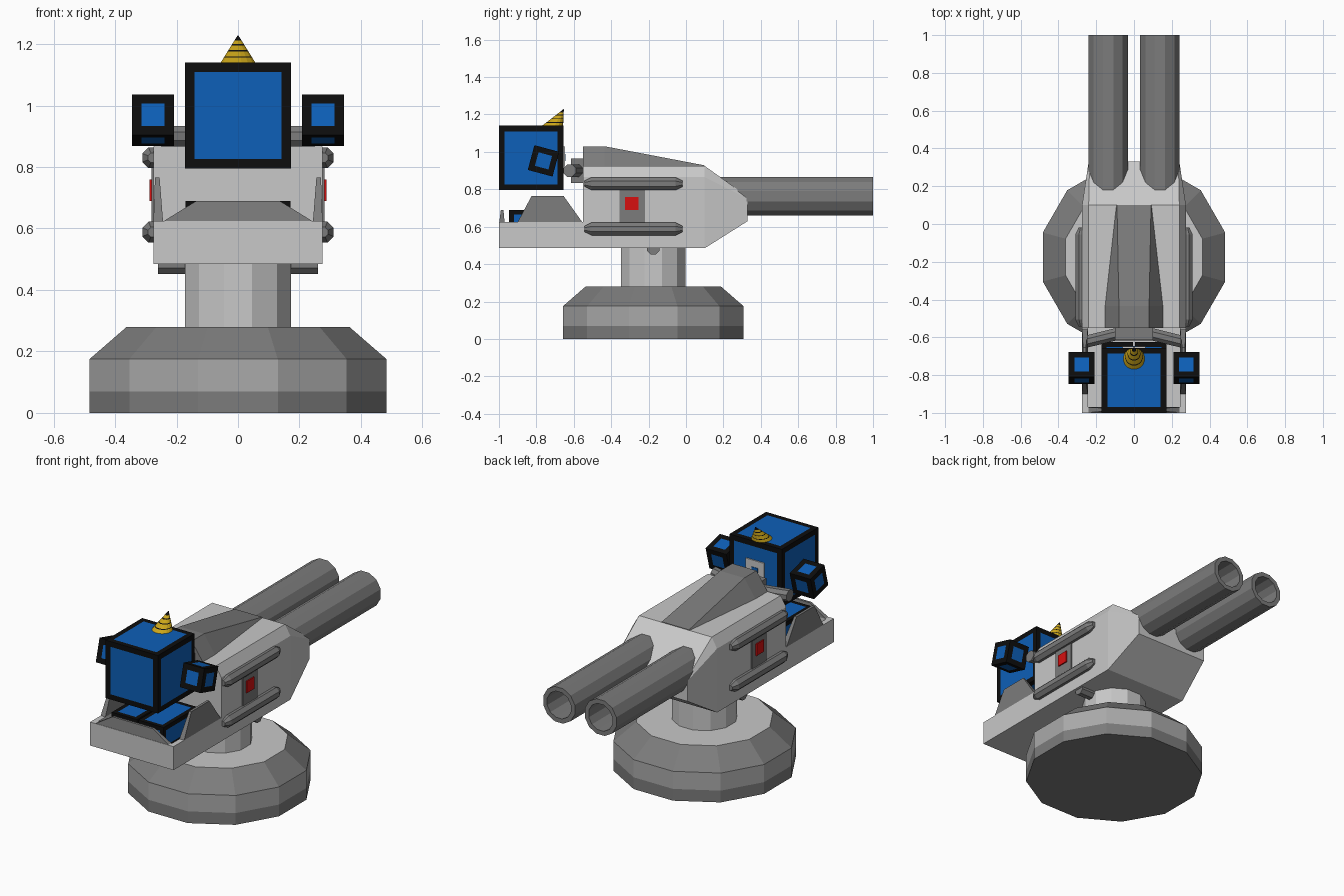
import bpy, bmesh, math
from mathutils import Vector, Matrix

if "Cube" in bpy.data.objects:
    bpy.data.objects.remove(bpy.data.objects["Cube"])


def material(name, r, g, b):
    m = bpy.data.materials.new(name)
    m.diffuse_color = (r, g, b, 1)
    m.use_nodes = True
    m.node_tree.nodes["Principled BSDF"].inputs["Base Color"].default_value = m.diffuse_color
    return m


LIGHT = material("light_grey", 0.58, 0.58, 0.58)
BAND = material("medium_grey", 0.40, 0.40, 0.40)
MID = material("dark_grey", 0.20, 0.20, 0.20)
BLUE = material("blue", 0.004, 0.115, 0.48)
BLACK = material("black", 0.004, 0.004, 0.004)
GOLD = material("gold", 0.60, 0.38, 0.01)
RED = material("red", 0.68, 0.005, 0.005)


def finish(name, bm, mats):
    bmesh.ops.recalc_face_normals(bm, faces=bm.faces)
    me = bpy.data.meshes.new(name)
    bm.to_mesh(me)
    bm.free()
    ob = bpy.data.objects.new(name, me)
    bpy.context.collection.objects.link(ob)
    for m in mats:
        me.materials.append(m)
    return ob


def loft(name, sections, mats, rule=None):
    """Skin a list of equal-length loops and cap both ends."""
    bm = bmesh.new()
    loops = [[bm.verts.new(p) for p in s] for s in sections]
    n = len(loops[0])
    for a, b in zip(loops, loops[1:]):
        for i in range(n):
            j = (i + 1) % n
            bm.faces.new((a[i], a[j], b[j], b[i]))
    bm.faces.new(loops[0][::-1])
    bm.faces.new(loops[-1])
    if rule:
        bm.normal_update()
        for f in bm.faces:
            f.material_index = rule(f.calc_center_median())
    return finish(name, bm, mats)


def ring(axis, c, r, n, flat=True):
    """Circle of n points; r is the distance to the flats."""
    ph = math.pi / n if flat else 0
    r = r / math.cos(math.pi / n)
    out = []
    for i in range(n):
        a = ph + 2 * math.pi * i / n
        u, v = r * math.cos(a), r * math.sin(a)
        d = {"x": (0, u, v), "y": (u, 0, v), "z": (u, v, 0)}[axis]
        out.append(Vector(c) + Vector(d))
    return out


def half_section(y, pts):
    """Mirror half a cross-section (x, z) into a full loop at y."""
    return [(x, y, z) for x, z in pts] + [(-x, y, z) for x, z in reversed(pts)]


def rect(x0, x1, y0, y1, z):
    return [(x0, y0, z), (x1, y0, z), (x1, y1, z), (x0, y1, z)]


def box(name, x0, x1, y0, y1, z0, z1, mat):
    return loft(name, [rect(x0, x1, y0, y1, z0), rect(x0, x1, y0, y1, z1)], [mat])


def panel_cube(name, c, half, border, tilt=0):
    """Black block with an inset blue panel on every face."""
    bm = bmesh.new()
    bmesh.ops.create_cube(bm, size=2)
    bmesh.ops.scale(bm, vec=half, verts=bm.verts)
    faces = list(bm.faces)
    bmesh.ops.inset_individual(bm, faces=faces, thickness=border, use_even_offset=True)
    for f in bm.faces:
        f.material_index = 0
    for f in faces:
        f.material_index = 1
    bm.transform(Matrix.Translation(c) @ Matrix.Rotation(math.radians(tilt), 4, "X"))
    return finish(name, bm, [BLACK, BLUE])


CY = -0.175  # turntable centre

# round base with coloured tiers, and the column
loft("base", [ring("z", (0, CY, z), r, 12) for z, r in
              [(0, 0.483), (0.07, 0.483), (0.175, 0.483), (0.28, 0.362)]],
     [MID, BAND, LIGHT],
     lambda c: 2 if c.z > 0.27 else 1 if 0.07 < c.z < 0.175 else 0)
loft("column", [ring("z", (0, CY, z), 0.173, 12) for z in (0.28, 0.5)], [LIGHT])
loft("pivot_bar", [ring("x", (x, CY, 0.485), 0.033, 8) for x in (-0.26, 0.26)], [MID])

# main housing with tapered nose
hull = [(0.275, 0.485), (0.275, 0.865), (0.24, 0.925)]
loft("housing", [half_section(-0.55, hull), half_section(0.10, hull),
                 half_section(0.33, [(0.24, 0.63), (0.24, 0.75), (0.235, 0.76)])], [LIGHT])
ridge = [(0.16, 0.915), (0.08, 1.03)]
loft("top_ridge", [half_section(-0.55, ridge), half_section(-0.435, ridge),
                   half_section(0.10, [(0.10, 0.915), (0.09, 0.928)])], [MID])

# open rear cockpit
box("cockpit_floor", -0.275, 0.275, -1, -0.55, 0.485, 0.55, LIGHT)
box("cockpit_rear_wall", -0.244, 0.244, -1, -0.97, 0.55, 0.625, LIGHT)
loft("rear_lip", [rect(-0.24, 0.24, -0.998, -0.97, 0.625),
                  rect(-0.135, 0.135, -0.99, -0.976, 0.69)], [MID])

for s, side in ((1, "right"), (-1, "left")):
    box("cockpit_wall_" + side, s * 0.244, s * 0.275, -1, -0.55, 0.55, 0.625, LIGHT)
    loft("cockpit_fin_" + side, [rect(s * 0.244, s * 0.275, -0.90, -0.555, 0.625),
                                 rect(s * 0.255, s * 0.270, -0.825, -0.655, 0.765)], [MID])
    # hollow gun barrels
    loft("barrel_" + side, [ring("y", (s * 0.137, y, 0.763), r, 12) for y, r in
                            [(0.05, 0.104), (1.0, 0.104), (1.0, 0.078), (0.5, 0.078)]], [MID])
    # side rails, plate and red light
    for z, level in ((0.83, "upper"), (0.588, "lower")):
        loft(f"rail_{level}_{side}", [ring("y", (s * 0.277, y, z), r, 8) for y, r in
             [(-0.542, 0.016), (-0.505, 0.034), (-0.055, 0.034), (-0.018, 0.016)]], [MID])
    box("side_plate_" + side, s * 0.27, s * 0.281, -0.355, -0.22, 0.6, 0.82, MID)
    box("side_light_" + side, s * 0.28, s * 0.288, -0.325, -0.255, 0.69, 0.76, RED)
    # pilot hands and feet
    panel_cube("hand_" + side, (s * 0.277, -0.762, 0.952), (0.0685,) * 3, 0.031, -15)
    panel_cube("foot_" + side, (s * 0.088, -0.785, 0.62), (0.083, 0.16, 0.07), 0.025)

# control handle behind the housing
loft("handle_bar", [ring("x", (x, y, 0.90), 0.033, 8) for x, y in
                    [(-0.25, -0.622), (-0.1, -0.585), (0.1, -0.585), (0.25, -0.622)]], [MID])
box("handle_mount", -0.10, 0.10, -0.615, -0.545, 0.835, 0.965, MID)

# pilot head, eye plate and striped horn
panel_cube("head", (0, -0.828, 0.968), (0.1725,) * 3, 0.031)
box("eye_plate", -0.06, 0.06, -0.657, -0.648, 0.91, 1.03, LIGHT)
box("eye_centre", -0.02, 0.02, -0.65, -0.645, 0.95, 0.99, BLUE)
stops = [0, 0.2, 0.24, 0.42, 0.46, 0.62, 0.67, 0.8, 0.98]


def horn_rule(c):
    t = (c.z - 1.137) / 0.093
    return 1 if 0.2 < t < 0.24 or 0.42 < t < 0.46 or 0.62 < t < 0.67 or t > 0.8 else 0


loft("horn", [ring("z", (0, -0.715 + 0.062 * t, 1.137 + 0.093 * t), 0.058 * (1 - t), 16)
              for t in stops], [GOLD, BLACK], horn_rule)
